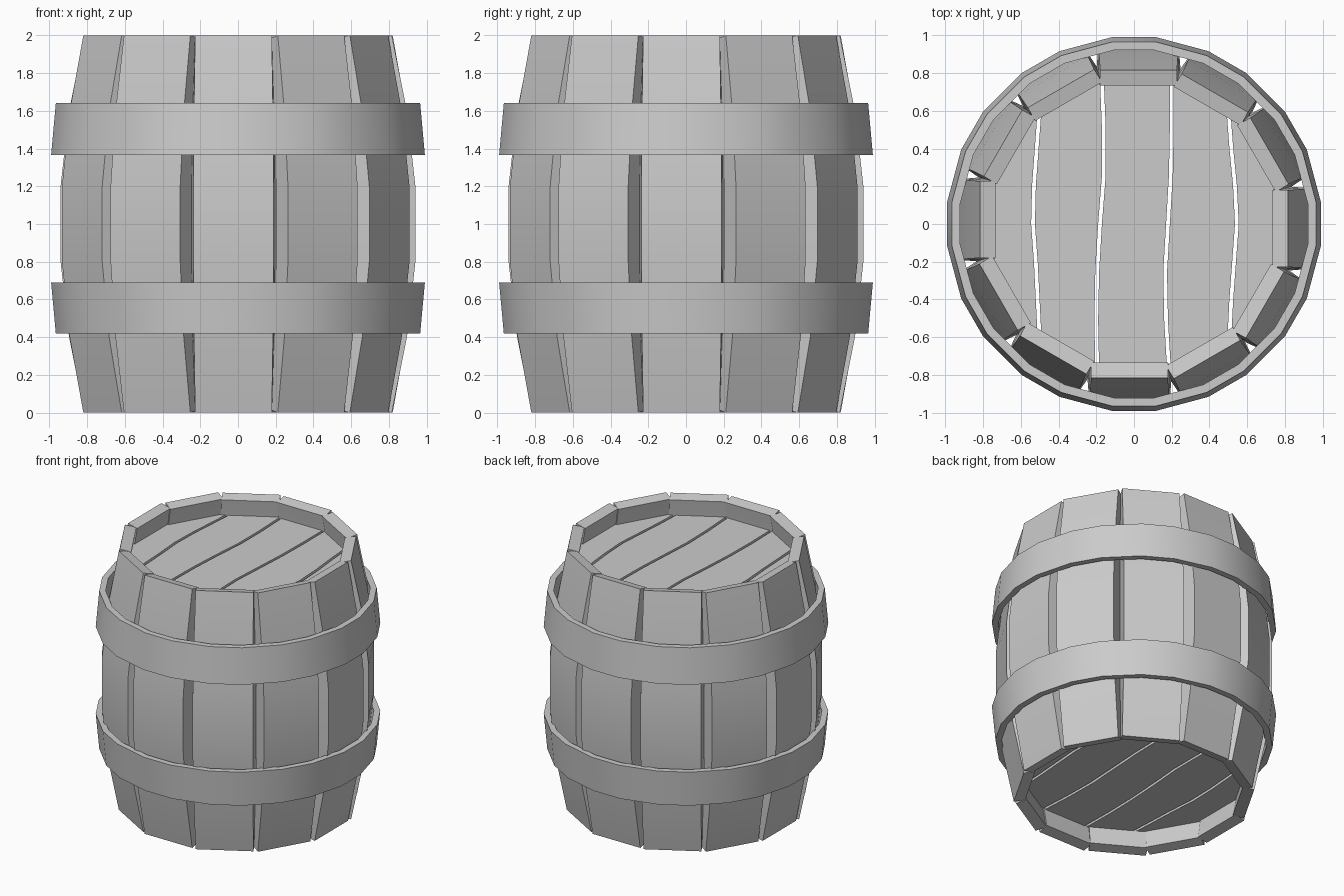
import bpy, bmesh, math

if "Cube" in bpy.data.objects:
    bpy.data.objects.remove(bpy.data.objects["Cube"])


def finish(name, bm):
    bmesh.ops.recalc_face_normals(bm, faces=bm.faces)
    me = bpy.data.meshes.new(name)
    bm.to_mesh(me)
    bm.free()
    ob = bpy.data.objects.new(name, me)
    bpy.context.collection.objects.link(ob)
    bpy.context.view_layer.objects.active = ob
    ob.select_set(True)
    bpy.ops.object.shade_smooth_by_angle(angle=math.radians(35))
    ob.select_set(False)


def loft(bm, rings, closed=False):
    """Skin a list of equal-length point rings; cap the ends unless closed."""
    vs = [[bm.verts.new(p) for p in ring] for ring in rings]
    n = len(vs[0])
    for i in range(len(vs) if closed else len(vs) - 1):
        a, b = vs[i], vs[(i + 1) % len(vs)]
        for j in range(n):
            k = (j + 1) % n
            bm.faces.new((a[j], a[k], b[k], b[j]))
    if not closed:
        bm.faces.new(vs[0])
        bm.faces.new(vs[-1])


# Twelve bowed staves with inward-tilted ends, each slid slightly sideways
# (outer z, outer radius, inner z, inner radius, outer half width, inner half width)
LOWER = [(0, .815, .018, .735, .203, .205), (.4, .895, .41, .80, .209, .216),
         (.8, .94, .8, .828, .213, .222)]
PROFILE = LOWER + [(2 - zo, ro, 2 - zi, ri, ho, hi)
                   for zo, ro, zi, ri, ho, hi in reversed(LOWER)]
SLIDE = -.024
for i in range(12):
    a = math.radians(30 * i)
    c, s = math.cos(a), math.sin(a)
    bm = bmesh.new()
    loft(bm, [[(r * c - (t + SLIDE) * s, r * s + (t + SLIDE) * c, z) for r, t, z in
               ((ro, -ho, zo), (ro, ho, zo), (ri, hi, zi), (ri, -hi, zi))]
              for zo, ro, zi, ri, ho, hi in PROFILE])
    finish(f"stave_{i + 1}", bm)


# Hoops: two corners per stave, tapering towards the barrel ends
def hoop(name, z_wide, z_narrow):
    section = [(.997, z_wide), (.972, z_narrow), (.927, z_narrow), (.952, z_wide)]
    rings = []
    for i in range(12):
        for d in (-6.7, 6.7):
            a = math.radians(30 * i + d)
            rings.append([(r * math.cos(a), r * math.sin(a), z) for r, z in section])
    bm = bmesh.new()
    loft(bm, rings, closed=True)
    finish(name, bm)


hoop("upper_hoop", 1.365, 1.64)
hoop("lower_hoop", .69, .42)

# Wavy gaps between head planks: x at evenly spaced y from front to back
R = .79
GAPS = [(-.50, -.51, -.52, -.535, -.53, -.515, -.50),
        (-.195, -.20, -.195, -.18, -.16, -.16, -.17),
        (.185, .17, .165, .18, .195, .20, .20),
        (.505, .515, .53, .545, .535, .515, .50)]
STEPS = [-1 + i / 3 for i in range(7)]


def gap_edge(gap, shift):
    reach = math.sqrt(R * R - .5 * .5) if abs(gap[3]) > .4 else .765
    return [(x + shift, t * reach) for x, t in zip(gap, STEPS)]


def rim_edge(side):
    reach = math.sqrt(R * R - .52 * .52)
    return [(side * math.sqrt(R * R - (t * reach) ** 2), t * reach) for t in STEPS]


# Top and bottom heads, five planks each
lefts = [rim_edge(-1)] + [gap_edge(g, .01) for g in GAPS]
rights = [gap_edge(g, -.01) for g in GAPS] + [rim_edge(1)]
for label, z0, z1 in (("top", 1.79, 1.855), ("bottom", .16, .225)):
    for i, (le, ri) in enumerate(zip(lefts, rights)):
        bm = bmesh.new()
        loft(bm, [[(*p, z0), (*q, z0), (*q, z1), (*p, z1)] for p, q in zip(le, ri)])
        finish(f"{label}_head_plank_{i + 1}", bm)
